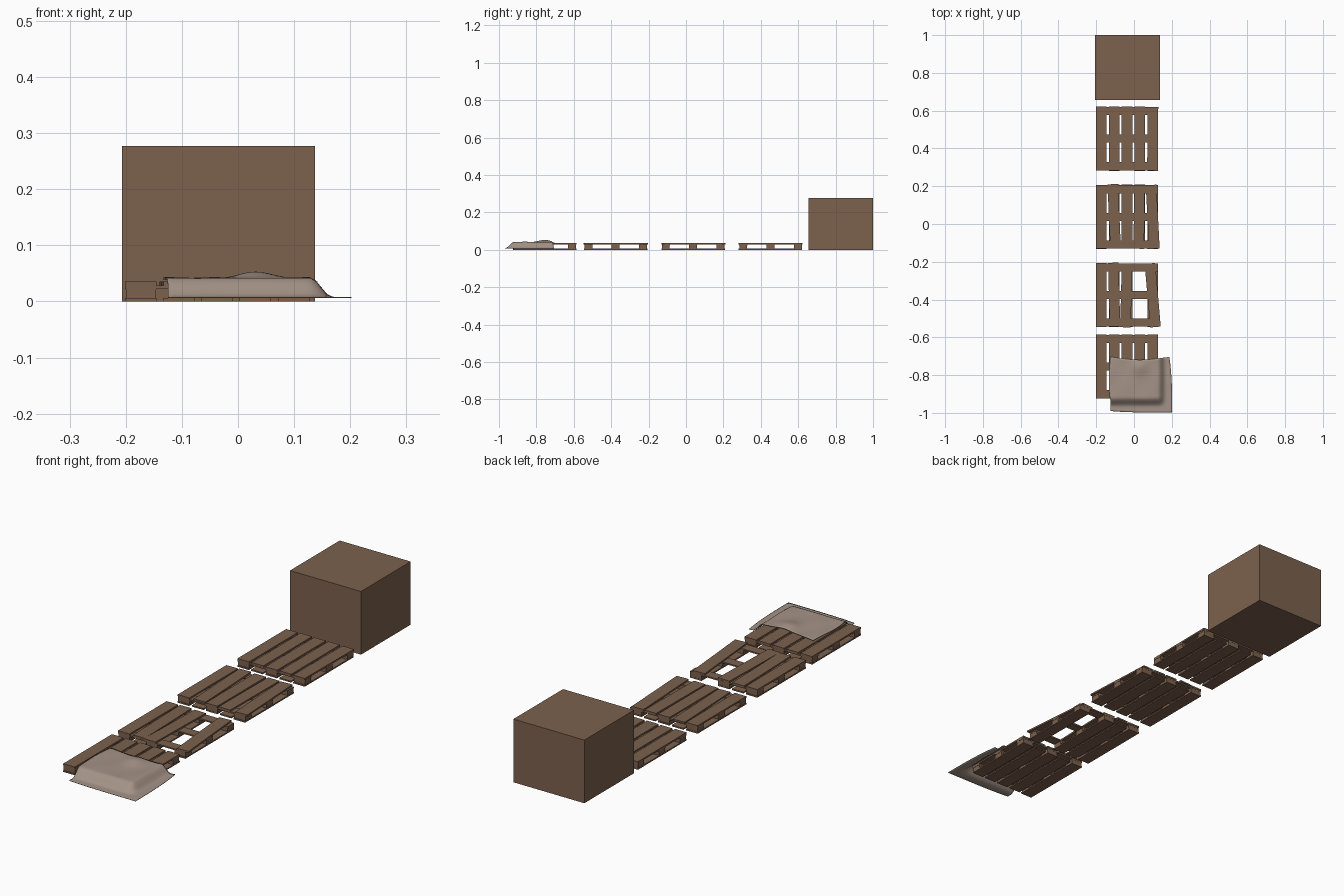
import bpy, bmesh, math, random
from mathutils import Matrix, Vector

if "Cube" in bpy.data.objects:
    bpy.data.objects.remove(bpy.data.objects["Cube"])

random.seed(4)


def material(name, rgb):
    m = bpy.data.materials.new(name)
    m.diffuse_color = (*rgb, 1)
    m.use_nodes = True
    m.node_tree.nodes["Principled BSDF"].inputs["Base Color"].default_value = m.diffuse_color
    return m


WOOD = material("brown wood", (0.20, 0.12, 0.075))
CLOTH = material("grey beige cloth", (0.37, 0.29, 0.24))


def finish(bm, name, mat):
    bmesh.ops.recalc_face_normals(bm, faces=bm.faces)
    me = bpy.data.meshes.new(name)
    bm.to_mesh(me)
    bm.free()
    me.materials.append(mat)
    ob = bpy.data.objects.new(name, me)
    bpy.context.collection.objects.link(ob)
    return ob


def add_box(bm, centre, size, turn=0.0):
    m = (Matrix.Translation(centre) @ Matrix.Rotation(math.radians(turn), 4, 'Z')
         @ Matrix.Diagonal((*size, 1)))
    bmesh.ops.create_cube(bm, size=1, matrix=m)


# Crate
bm = bmesh.new()
add_box(bm, (-0.035, 0.828, 0.1385), (0.344, 0.344, 0.277))
finish(bm, "crate", WOOD)

PITCH, CX, LENGTH = 0.068, -0.037, 0.338


def pallet(name, cy, top, missing_bottom=()):
    """top: for each of five deck boards (x shift, y shift, turn) or None when missing"""
    bm = bmesh.new()
    # Deck boards and bottom boards
    for i in range(5):
        x = CX + (i - 2) * PITCH
        if top[i]:
            dx, dy, turn = top[i]
            add_box(bm, (x + dx, cy + dy, 0.032), (0.056, LENGTH, 0.007), turn)
        if i not in missing_bottom:
            add_box(bm, (x, cy + random.uniform(-.002, .002), 0.003),
                    (0.056, LENGTH, 0.006))
    # Cross boards and spacer blocks
    for j in (-1, 0, 1):
        y = cy + j * 0.146
        add_box(bm, (CX, y, 0.0255), (0.328, 0.043, 0.006))
        for i in (-1, 0, 1):
            add_box(bm, (CX + i * 0.136, y, 0.0143), (0.054, 0.042, 0.0165))
    finish(bm, name, WOOD)


S = (0, 0, 0)
pallet("pallet_neat", 0.452, [S, (0, .002, 0), S, (0, .001, 0), (0, -.001, -.5)])
pallet("pallet_loose", 0.038,
       [S, (0, .004, 2.5), S, (-.004, 0, -.5), (0, 0, 3)])
pallet("pallet_broken", -0.376,
       [S, (0, .002, 1.5), (-.004, -.002, -1.5), None, (0.0, -.001, 5)],
       missing_bottom=(3,))
pallet("pallet_covered", -0.755, [S, S, S, S, S])


# Draped cloth: a warped grid lying over the last pallet and its front and right edges
def smooth(a, b, t):
    t = max(0, min(1, (t - a) / (b - a)))
    return t * t * (3 - 2 * t)


N = 32
bm = bmesh.new()
bmesh.ops.create_grid(bm, x_segments=N, y_segments=N, size=0.5)
for v in bm.verts:
    u, w = v.co.x + 0.5, v.co.y + 0.5
    left = -0.125 - 0.013 * math.sin(math.pi * min(1, (1 - w) * 1.25)) * (0.4 + 0.6 * (1 - w))
    right = 0.202 - 0.015 * w ** 3
    x = left + (right - left) * u
    back = -0.703 - 0.016 * math.sin(math.pi * u)
    front = -0.998 + 0.008 * (1 - u) ** 4
    y = front + (back - front) * w
    h = smooth(-0.968, -0.918, y) * (1 - smooth(0.128, 0.168, x))
    z = 0.007 + 0.034 * h
    bump = math.exp(-((x - 0.03) / 0.04) ** 2 - ((y + 0.755) / 0.04) ** 2)
    z += 0.010 * bump + 0.0012 * h * math.sin(x * 38) * math.sin(y * 31)
    v.co = Vector((x, y, z))
cloth = finish(bm, "draped_cloth", CLOTH)
for f in cloth.data.polygons:
    f.use_smooth = True
thick = cloth.modifiers.new("thickness", 'SOLIDIFY')
thick.thickness = 0.002
thick.offset = 0
